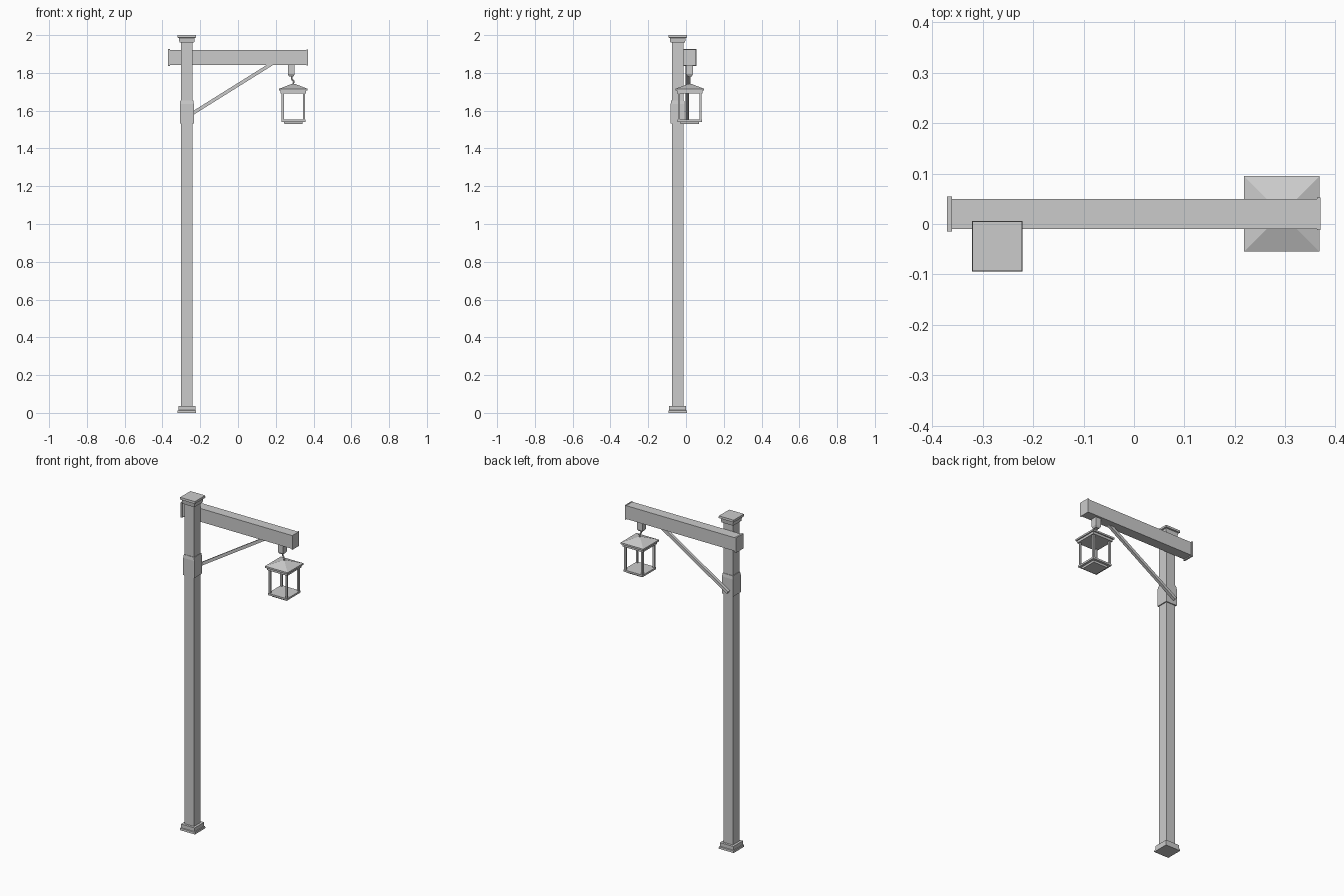
import bpy, bmesh
from mathutils import Vector

if "Cube" in bpy.data.objects:
    bpy.data.objects.remove(bpy.data.objects["Cube"])


def stack(name, cx, cy, levels):
    """Square-section solid: levels are (half_x, half_y, z) rings, bottom to top."""
    bm = bmesh.new()
    rings = []
    for hx, hy, z in levels:
        rings.append([bm.verts.new((cx + sx * hx, cy + sy * hy, z))
                      for sx, sy in ((-1, -1), (1, -1), (1, 1), (-1, 1))])
    bm.faces.new(rings[0][::-1])
    bm.faces.new(rings[-1])
    for a, b in zip(rings, rings[1:]):
        for i in range(4):
            j = (i + 1) % 4
            bm.faces.new((a[i], a[j], b[j], b[i]))
    me = bpy.data.meshes.new(name)
    bm.to_mesh(me)
    bm.free()
    ob = bpy.data.objects.new(name, me)
    bpy.context.collection.objects.link(ob)
    return ob


def box(name, x0, x1, y0, y1, z0, z1):
    hx, hy = (x1 - x0) / 2, (y1 - y0) / 2
    return stack(name, (x0 + x1) / 2, (y0 + y1) / 2, [(hx, hy, z0), (hx, hy, z1)])


def sq(levels):
    return [(h, h, z) for h, z in levels]


# Upright post with foot, collar and cap
PX, PY = -0.271, -0.044
stack("post", PX, PY, sq([(0.031, 0.01), (0.031, 1.98)]))
stack("post_foot", PX, PY, sq([(0.05, 0), (0.049, 0.012), (0.045, 0.014), (0.045, 0.036)]))
stack("post_collar", PX, PY, sq([(0.037, 1.532), (0.037, 1.635), (0.034, 1.655)]))
stack("post_cap", PX, PY, sq([(0.039, 1.96), (0.042, 1.985), (0.05, 1.987), (0.049, 2.0)]))

# Cross beam with end plates
box("beam", -0.364, 0.364, -0.01, 0.05, 1.842, 1.922)
box("beam_end_left", -0.371, -0.361, -0.015, 0.055, 1.836, 1.926)
box("beam_end_right", 0.363, 0.37, -0.012, 0.053, 1.838, 1.924)

# Diagonal brace, lapped behind the collar
a, b = Vector((-0.285, 0.006, 1.558)), Vector((0.185, 0.006, 1.852))
half = (b - a).length / 2
brace = stack("brace", 0, 0, [(0.009, 0.009, -half), (0.009, 0.009, half)])
brace.location = (a + b) / 2
brace.rotation_euler = (b - a).to_track_quat('Z', 'Y').to_euler()

# Hanger block and hook
LX, LY = 0.293, 0.02
stack("hanger_block", 0.282, 0.019, sq([(0.012, 1.782), (0.018, 1.793), (0.018, 1.845)]))
cu = bpy.data.curves.new("hook", 'CURVE')
cu.dimensions = '3D'
cu.bevel_depth = 0.0045
cu.bevel_resolution = 1
cu.use_fill_caps = True
sp = cu.splines.new('POLY')
pts = [(0.285, 1.785), (0.285, 1.768), (0.29, 1.76), (0.296, 1.755), (0.293, 1.745), (0.293, 1.73)]
sp.points.add(len(pts) - 1)
for p, (x, z) in zip(sp.points, pts):
    p.co = (x, LY, z, 1)
bpy.context.collection.objects.link(bpy.data.objects.new("hook", cu))

# Lantern roof, rim, corner posts and base
stack("lantern_roof", LX, LY, sq([(0.075, 1.706), (0.075, 1.716), (0.008, 1.742)]))
stack("lantern_rim", LX, LY, sq([(0.068, 1.692), (0.068, 1.707)]))
for sx in (-1, 1):
    for sy in (-1, 1):
        stack("lantern_post", LX + sx * 0.056, LY + sy * 0.056,
              sq([(0.0055, 1.548), (0.0055, 1.694)]))
stack("lantern_base", LX, LY, sq([(0.064, 1.541), (0.064, 1.552)]))
stack("lantern_foot", LX, LY, sq([(0.048, 1.53), (0.05, 1.542)]))
